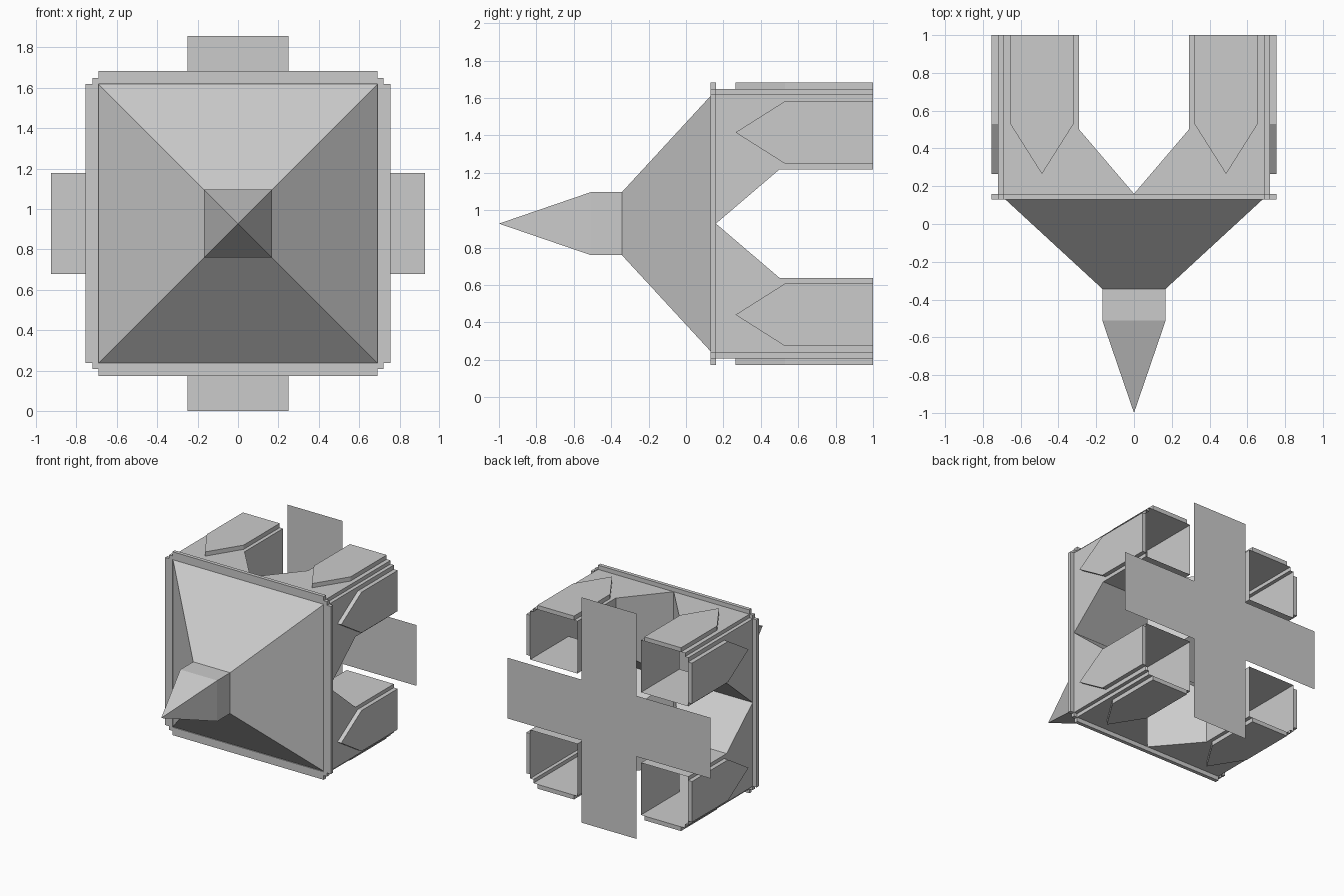
import bpy, bmesh

if "Cube" in bpy.data.objects:
    bpy.data.objects.remove(bpy.data.objects["Cube"])

C = 0.928  # height of the long axis


def loft(name, rings, caps=(), mirror=(True, False, True)):
    """Skin matching rings of points; mirror about the long axis."""
    bm = bmesh.new()
    rows = [[bm.verts.new(p) for p in ring] for ring in rings]
    n = len(rows[0])
    for a, b in zip(rows, rows[1:]):
        for i in range(n):
            j = (i + 1) % n
            quad = [a[i], a[j], b[j], b[i]]
            # no wall on a mirror plane
            if any(mirror[k] and all(abs(v.co[k]) < 1e-5 for v in quad) for k in (0, 2)):
                continue
            bm.faces.new(quad)
    for c in caps:
        bm.faces.new(rows[c])
    bmesh.ops.remove_doubles(bm, verts=bm.verts, dist=1e-5)
    bmesh.ops.recalc_face_normals(bm, faces=bm.faces)
    me = bpy.data.meshes.new(name)
    bm.to_mesh(me)
    bm.free()
    ob = bpy.data.objects.new(name, me)
    ob.location.z = C
    bpy.context.collection.objects.link(ob)
    if any(mirror):
        m = ob.modifiers.new("mirror", "MIRROR")
        m.use_axis = mirror
        m.use_clip = True
    return ob


# Nose: pyramid, square neck and pointed tip
def square(h, y):
    return [(-h, y, -h), (h, y, -h), (h, y, h), (-h, y, h)]


loft("nose", [square(0.692, 0.14), square(0.168, -0.343), square(0.168, -0.51),
              square(0.0, -1.0)], mirror=(False, False, False))

# Collar: thin ring with stepped corners (one quarter, mirrored)
quarter = [(0, .755), (0, .69), (.69, .69), (.69, 0), (.755, 0),
           (.755, .69), (.72, .69), (.72, .72), (.69, .72), (.69, .755)]
loft("collar", [[(x, y, z) for x, z in quarter] for y in (0.13, 0.16)], caps=(0, 1))


# Legs: four hollow open-ended tubes spreading from wedge-shaped roots
def leg_ring(t, y):
    pts = [(t, t), (.72, t), (.72, .69), (.69, .69), (.69, .72), (t, .72)]
    return [(x, y, z) for x, z in pts]


loft("legs", [leg_ring(0, .16), leg_ring(.29, .5), leg_ring(.29, 1.0)])

# Raised pointed panels on every outer leg face
arrow = [(.4875, .265), (.655, .53), (.655, 1.0), (.32, 1.0), (.32, .53)]
loft("panels_top_bottom", [[(u, y, h) for u, y in arrow] for h in (.72, .755)], caps=(1,))
loft("panels_sides", [[(h, y, u) for u, y in arrow] for h in (.72, .755)], caps=(1,))

# Rear cross: flat sheet
w, a, b = 0.25, 0.925, C
cross = [(a, -w), (a, w), (w, w), (w, b), (-w, b), (-w, w),
         (-a, w), (-a, -w), (-w, -w), (-w, -b), (w, -b), (w, -w)]
loft("rear_cross", [[(x, 1.0, z) for x, z in cross]], caps=(0,), mirror=(False, False, False))
